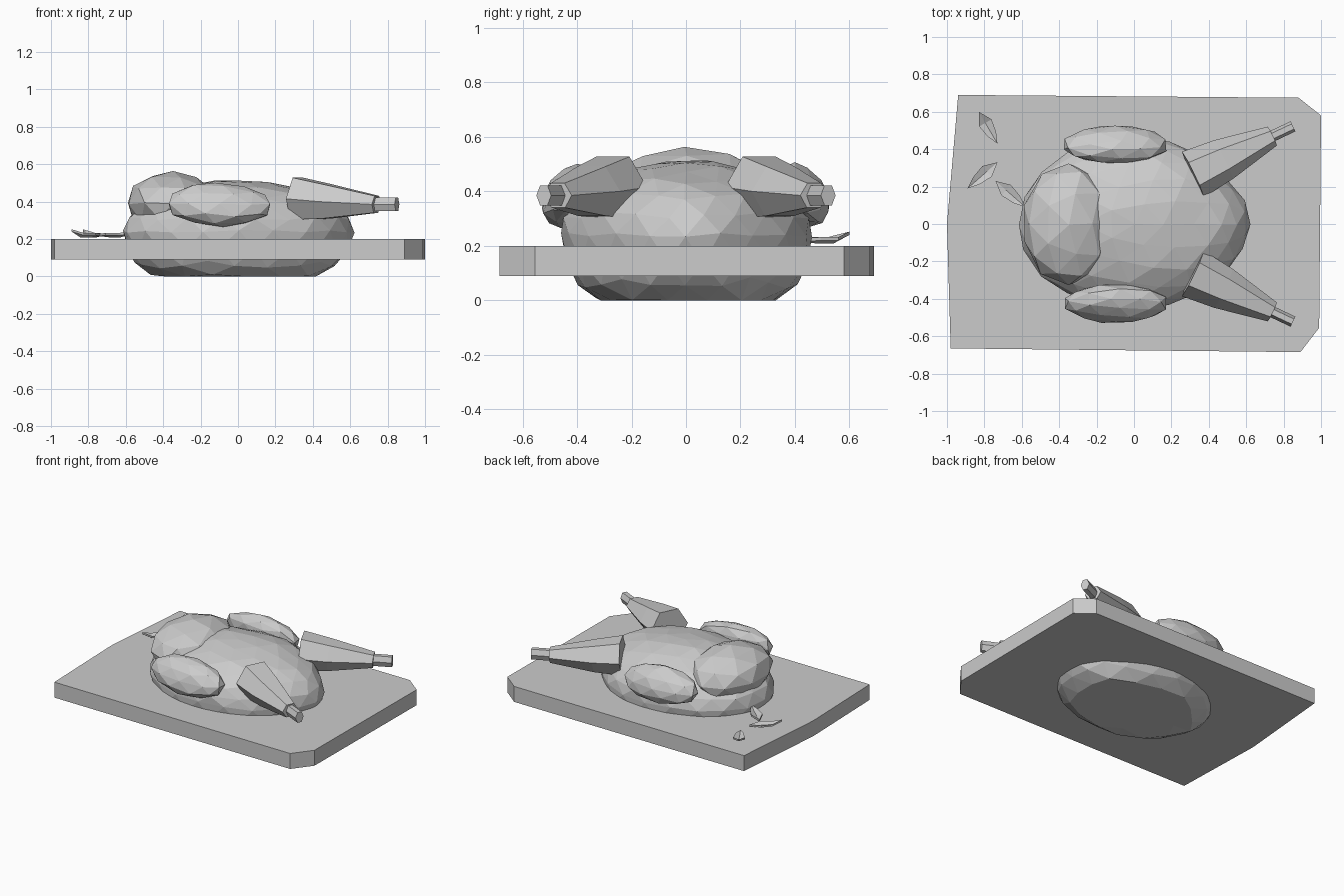
import bpy, bmesh, math, random
from mathutils import Vector

if "Cube" in bpy.data.objects:
    bpy.data.objects.remove(bpy.data.objects["Cube"])

random.seed(4)


def material(name, rgb):
    m = bpy.data.materials.new(name)
    m.diffuse_color = (*rgb, 1)
    m.use_nodes = True
    m.node_tree.nodes["Principled BSDF"].inputs["Base Color"].default_value = m.diffuse_color
    return m


GREY = material("plain grey", (0.6, 0.6, 0.6))


def finish(bm, name):
    bmesh.ops.recalc_face_normals(bm, faces=bm.faces[:])
    me = bpy.data.meshes.new(name)
    bm.to_mesh(me)
    bm.free()
    me.materials.append(GREY)
    ob = bpy.data.objects.new(name, me)
    bpy.context.collection.objects.link(ob)
    return ob


def blob(name, subdiv, shape, jitter=0.006):
    """Faceted ball whose unit-sphere points are moved by shape()."""
    bm = bmesh.new()
    bmesh.ops.create_icosphere(bm, subdivisions=subdiv, radius=1.0)
    for v in bm.verts:
        n = Vector([random.uniform(-jitter, jitter) for _ in range(3)])
        v.co = Vector(shape(v.co)) + n
        v.co.z = max(v.co.z, 0)
    return finish(bm, name)


def tube(name, rings, sides=6):
    """Lofted prism; rings are (centre, half width, half height)."""
    bm = bmesh.new()
    axis = (Vector(rings[-1][0]) - Vector(rings[0][0])).normalized()
    side = Vector((0, 0, 1)).cross(axis).normalized()
    up = axis.cross(side)
    loops = []
    for c, w, h in rings:
        angles = [math.tau * (i + 0.5) / sides for i in range(sides)]
        loops.append([bm.verts.new(Vector(c) + side * w * math.sin(a) + up * h * math.cos(a))
                      for a in angles])
    for a, b in zip(loops, loops[1:]):
        for i in range(sides):
            j = (i + 1) % sides
            bm.faces.new((a[i], a[j], b[j], b[i]))
    bm.faces.new(loops[0])
    bm.faces.new(loops[-1])
    return finish(bm, name)


# cutting board with clipped right corners
bm = bmesh.new()
outline = [(-0.94, 0.69), (-1.0, 0.0), (-0.98, -0.665), (0.89, -0.685),
           (0.99, -0.555), (1.0, 0.58), (0.88, 0.675)]
base = bm.faces.new([bm.verts.new((x, y, 0.09)) for x, y in outline])
top = bmesh.ops.extrude_face_region(bm, geom=[base])["geom"]
for v in top:
    if isinstance(v, bmesh.types.BMVert):
        v.co.z = 0.2
if not base.is_valid or len(bm.faces) < 9:
    low = [v for v in bm.verts if v.co.z < 0.1]
    if not any(all(v in low for v in f.verts) for f in bm.faces):
        bm.faces.new(low)
finish(bm, "cutting_board")


# roast body: flat underside, narrower towards the legs
def body_shape(p):
    taper = 1 - 0.12 * max(p.x, 0) ** 2
    return (p.x * 0.615, p.y * 0.465 * taper,
            0.24 + p.z * (0.275 if p.z > 0 else 0.36))


blob("body", 3, body_shape, 0.008)

# raised lump at the neck end
blob("neck_end", 2, lambda p: (-0.35 + p.x * 0.245, p.y * 0.325, 0.39 + p.z * 0.17))

for s, label in ((1, "back"), (-1, "front")):
    # folded wing leaning in against the body
    blob(label + "_wing", 2, lambda p: (-0.1 + p.x * 0.285 - p.z * 0.02,
                                        s * (0.425 + p.y * 0.1 - p.z * 0.03),
                                        0.385 + p.z * 0.118), 0.005)
    # drumstick and bone end
    tube(label + "_drumstick", [((0.315, s * 0.265, 0.415), 0.135, 0.13),
                                ((0.48, s * 0.345, 0.40), 0.115, 0.105),
                                ((0.74, s * 0.47, 0.385), 0.056, 0.052)])
    tube(label + "_bone", [((0.71, s * 0.456, 0.385), 0.03, 0.042),
                           ((0.85, s * 0.522, 0.385), 0.03, 0.042)])


# scattered leaves: thin, curled, folded along the middle
def leaf(name, start, end, z0, z1):
    a, b = Vector((*start, z0)), Vector((*end, z1))
    d = b - a
    side = Vector((-d.y, d.x, 0)).normalized()
    bm = bmesh.new()
    sheets = []
    for t in (0, 0.012):
        o = Vector((0, 0, t))
        pts = [a + o]
        for f, w in ((0.35, 0.038), (0.7, 0.026)):
            c = a + d * f + o
            c.z = 0.208 + t
            pts += [c - side * w + Vector((0, 0, 0.012)), c,
                    c + side * w + Vector((0, 0, 0.012))]
        pts.append(b + o)
        sheets.append([bm.verts.new(p) for p in pts])
    for v in sheets:
        for ids in ((0, 1, 2), (0, 2, 3), (1, 4, 5, 2), (2, 5, 6, 3), (4, 7, 5), (5, 7, 6)):
            bm.faces.new([v[i] for i in ids])
    rim = (0, 1, 4, 7, 6, 3)
    for i, j in zip(rim, rim[1:] + rim[:1]):
        bm.faces.new((sheets[0][i], sheets[0][j], sheets[1][j], sheets[1][i]))
    finish(bm, name)


leaf("leaf_1", (-0.83, 0.60), (-0.73, 0.43), 0.24, 0.215)
leaf("leaf_2", (-0.73, 0.33), (-0.89, 0.19), 0.215, 0.24)
leaf("leaf_3", (-0.74, 0.23), (-0.58, 0.09), 0.215, 0.225)
